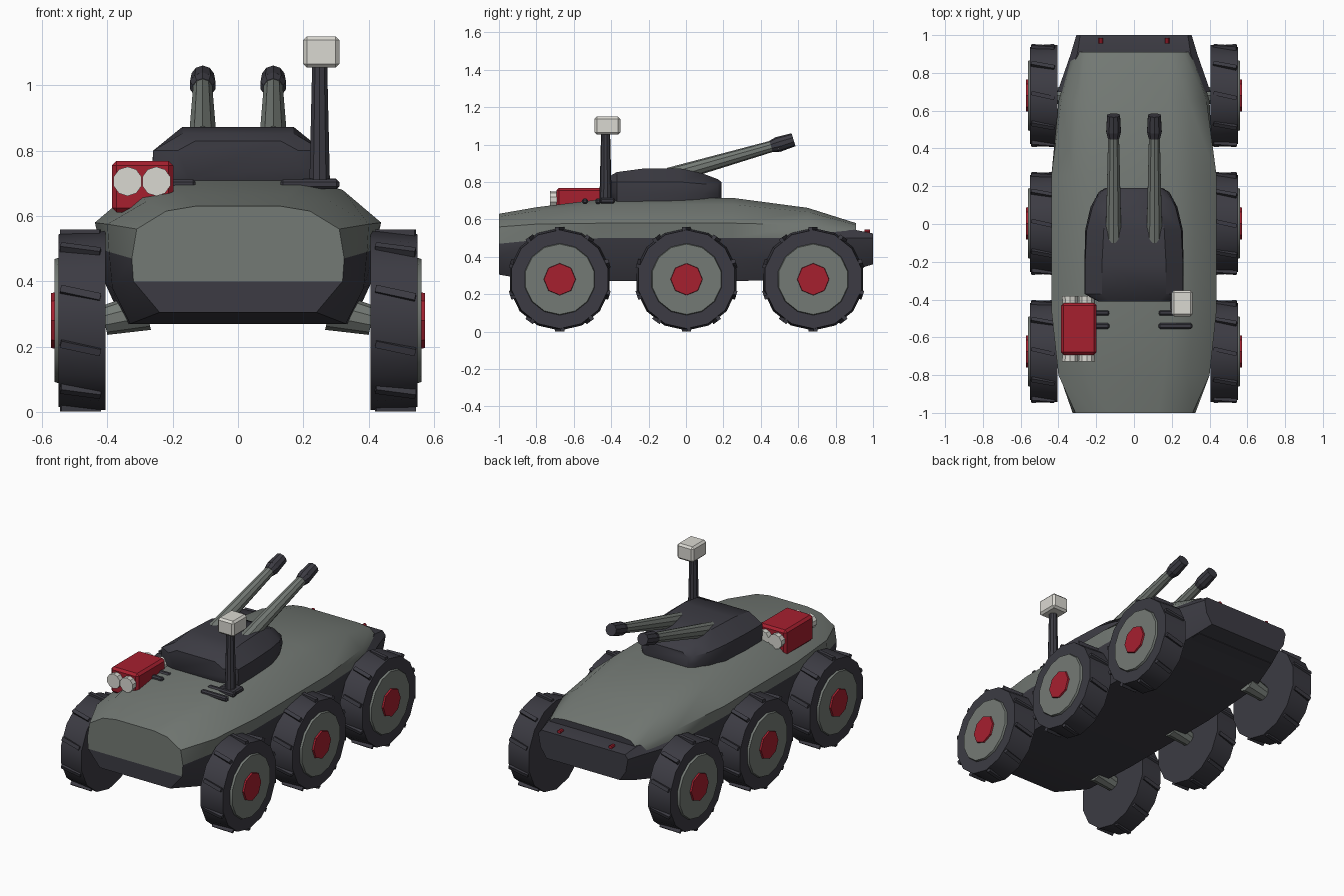
import bpy, bmesh, math
from mathutils import Matrix, Vector

if "Cube" in bpy.data.objects:
    bpy.data.objects.remove(bpy.data.objects["Cube"])


def mat(name, col):
    m = bpy.data.materials.new(name)
    m.diffuse_color = (*col, 1)
    m.use_nodes = True
    m.node_tree.nodes["Principled BSDF"].inputs["Base Color"].default_value = m.diffuse_color
    return m


DARK = mat("charcoal", (0.045, 0.044, 0.056))
GREY = mat("armour_grey", (0.175, 0.195, 0.178))
RED = mat("red", (0.38, 0.014, 0.028))
WHITE = mat("off_white", (0.70, 0.69, 0.64))


def finish(name, bm, mats, angle=35):
    bmesh.ops.recalc_face_normals(bm, faces=bm.faces)
    me = bpy.data.meshes.new(name)
    bm.to_mesh(me)
    bm.free()
    for m in mats:
        me.materials.append(m)
    ob = bpy.data.objects.new(name, me)
    bpy.context.collection.objects.link(ob)
    bpy.ops.object.select_all(action='DESELECT')
    ob.select_set(True)
    bpy.context.view_layer.objects.active = ob
    if angle:
        bpy.ops.object.shade_smooth_by_angle(angle=math.radians(angle))
    return ob


def loft(name, stations, mats, dark_cols=0, split=False, angle=35):
    """Mirror each half section in x and skin the sections along y."""
    bm = bmesh.new()
    rings = []
    for y, half in stations:
        pts = half + [(-x, z) for x, z in reversed(half)]
        rings.append([bm.verts.new((x, y, z)) for x, z in pts])
    n = len(rings[0])
    for a, b in zip(rings, rings[1:]):
        for k in range(n):
            j = (k + 1) % n
            f = bm.faces.new((a[k], a[j], b[j], b[k]))
            f.material_index = int(k < dark_cols or k >= n - 1 - dark_cols)
    a = rings[0]
    if split:  # front plate: lower strip has the second colour
        bm.faces.new((a[0], a[1], a[-2], a[-1])).material_index = 1
        bm.faces.new(a[1:-1])
    else:
        bm.faces.new(a)
    bm.faces.new(rings[-1]).material_index = dark_cols and 1
    return finish(name, bm, mats, angle)


def rod(name, p, q, r1, r2, sides, m, angle=35, spin=0):
    """Tapered cylinder from p to q."""
    p, q = Vector(p), Vector(q)
    d = q - p
    M = (Matrix.Translation((p + q) / 2) @ d.to_track_quat('Z', 'Y').to_matrix().to_4x4()
         @ Matrix.Rotation(spin, 4, 'Z'))
    bm = bmesh.new()
    bmesh.ops.create_cone(bm, cap_ends=True, segments=sides, radius1=r1, radius2=r2,
                          depth=d.length, matrix=M)
    return finish(name, bm, [m], angle)


def box(name, c, s, m, bevel=0.0):
    bm = bmesh.new()
    bmesh.ops.create_cube(bm, size=1, matrix=Matrix.Translation(c) @ Matrix.Diagonal((*s, 1)))
    if bevel:
        bmesh.ops.bevel(bm, geom=bm.edges[:], offset=bevel, segments=1, affect='EDGES')
    return finish(name, bm, [m], 0)


# Hull: grey top shell over a dark lower tub
loft("hull", [
    (-1.00, [(.24, .305), (.32, .40), (.325, .47), (.31, .56), (.22, .615), (.13, .63)]),
    (-0.80, [(.33, .27), (.385, .38), (.395, .49), (.40, .575), (.28, .645), (.16, .665)]),
    (-0.45, [(.35, .27), (.405, .39), (.42, .50), (.438, .58), (.32, .68), (.20, .708)]),
    (0.25, [(.35, .27), (.405, .39), (.42, .50), (.438, .58), (.32, .68), (.20, .715)]),
    (0.65, [(.33, .28), (.385, .40), (.40, .50), (.385, .57), (.29, .64), (.18, .662)]),
    (0.91, [(.27, .33), (.32, .42), (.325, .50), (.30, .535), (.26, .57), (.19, .58)]),
], [GREY, DARK], dark_cols=2, split=True)

# Dark tail bumper
loft("tail_bumper", [
    (0.70, [(.33, .285), (.385, .40), (.405, .50), (.37, .53)]),
    (0.90, [(.28, .33), (.325, .42), (.335, .50), (.30, .545)]),
    (1.00, [(.25, .36), (.29, .42), (.305, .50), (.285, .525)]),
], [DARK])

# Turret
loft("turret", [
    (-0.41, [(.15, .715), (.19, .75), (.185, .80), (.13, .83)]),
    (-0.37, [(.25, .66), (.262, .74), (.26, .80), (.17, .853)]),
    (-0.22, [(.25, .66), (.263, .74), (.26, .80), (.17, .873)]),
    (-0.03, [(.24, .66), (.258, .74), (.25, .80), (.16, .872)]),
    (0.09, [(.20, .66), (.23, .74), (.22, .79), (.14, .845)]),
    (0.17, [(.16, .67), (.185, .74), (.175, .785), (.12, .815)]),
    (0.19, [(.13, .69), (.15, .735), (.145, .775), (.11, .80)]),
], [DARK])

# Twin cannons
for s, side in ((-1, "left"), (1, "right")):
    x = s * .108
    rod(side + "_barrel", (x, -.09, .833), (x, .48, .997), .044, .03, 10, GREY)
    rod(side + "_muzzle_collar", (x, .455, .990), (x, .49, 1.000), .032, .041, 10, DARK)
    rod(side + "_muzzle", (x, .49, 1.000), (x, .575, 1.026), .041, .036, 10, DARK)

# Sensor mast
rod("mast", (.25, -.43, .66), (.25, -.43, 1.07), .034, .024, 10, DARK)
box("sensor_head", (.255, -.42, 1.102), (.112, .137, .096), WHITE, .012)

# Vent bars behind the turret, both sides
for i, y in enumerate((-.47, -.54)):
    for s in (-1, 1):
        box(f"vent_bar_{i}_{s}", (s * .22, y, .697), (.18, .03, .03), DARK, .008)
box("mast_foot", (.25, -.42, .70), (.115, .08, .03), DARK, .008)

# Red equipment box with lamps at both ends
box("equipment_box", (-.292, -.555, .69), (.188, .275, .158), RED, .014)
for x in (-.338, -.25):
    rod("front_lamp", (x, -.68, .706), (x, -.728, .706), .042, .045, 10, WHITE)
    rod("rear_lamp", (x, -.43, .706), (x, -.382, .706), .042, .045, 10, WHITE)

# Tail lights
for s in (-1, 1):
    rod("tail_light", (s * .262, .93, .49), (s * .262, .997, .49), .03, .026, 8, RED)
    rod("small_tail_light", (s * .175, .955, .535), (s * .175, .985, .535), .012, .012, 8, RED)


def treads(name, s, y, z, count=10):
    """Slanted bars around the tyre rim."""
    bm = bmesh.new()
    for i in range(count):
        M = (Matrix.Translation((s * .482, y, z))
             @ Matrix.Rotation(2 * math.pi * i / count, 4, 'X')
             @ Matrix.Translation((0, 0, .262))
             @ Matrix.Rotation(-.22, 4, 'Z')
             @ Matrix.Diagonal((.125, .022, .034, 1)))
        bmesh.ops.create_cube(bm, size=1, matrix=M)
    finish(name, bm, [DARK], 0)


# Six wheels
Z = .28
for s, side in ((-1, "left"), (1, "right")):
    for y, row in ((-.675, "front"), (.003, "middle"), (.68, "rear")):
        n = f"{row}_{side}_"
        rod(n + "tyre", (s * .405, y, Z), (s * .55, y, Z), .274, .264, 14, DARK)
        treads(n + "treads", s, y, Z)
        rod(n + "hub", (s * .54, y, Z), (s * .562, y, Z), .195, .188, 14, GREY)
        rod(n + "hub_cap", (s * .55, y, Z), (s * .572, y, Z), .088, .084, 8, RED)
        rod(n + "axle", (s * .28, y, Z + .03), (s * .41, y, Z), .06, .045, 10, GREY)
